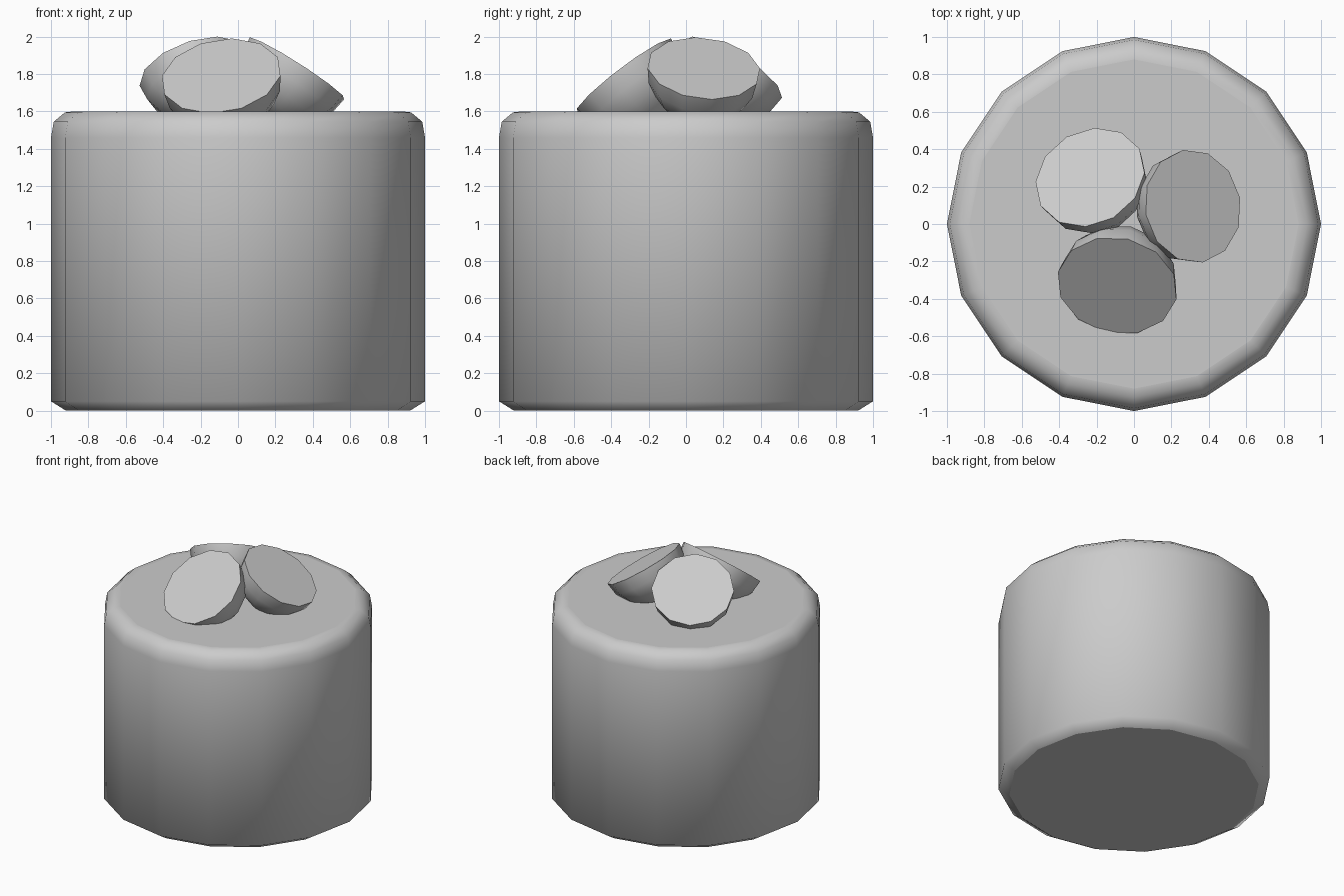
import bpy
import bmesh
from math import radians, sin, cos, pi
from mathutils import Matrix, Vector

cube = bpy.data.objects.get("Cube")
if cube:
    bpy.data.objects.remove(cube, do_unlink=True)

# Single plain grey
grey = bpy.data.materials.new("plain grey")
grey.use_nodes = True
colour = (0.6, 0.6, 0.6, 1)
grey.diffuse_color = colour
grey.node_tree.nodes["Principled BSDF"].inputs["Base Color"].default_value = colour


def lathe(name, profile, sides):
    """Turn a (radius, height) profile, bottom to top, capping open ends."""
    bm = bmesh.new()
    rings = []
    for r, z in profile:
        count = sides if r > 0 else 1
        rings.append([bm.verts.new((r * cos(2 * pi * i / sides),
                                    r * sin(2 * pi * i / sides), z))
                      for i in range(count)])
    for low, high in zip(rings, rings[1:]):
        for i in range(sides):
            j = (i + 1) % sides
            if len(low) == 1:
                bm.faces.new((low[0], high[j], high[i]))
            else:
                bm.faces.new((low[i], low[j], high[j], high[i]))
    if len(rings[0]) > 1:
        bm.faces.new(rings[0][::-1])
    bm.faces.new(rings[-1])
    # Curved walls are smooth, the big caps stay flat
    for face in bm.faces:
        face.smooth = len(face.verts) <= 4
    mesh = bpy.data.meshes.new(name)
    bm.to_mesh(mesh)
    bm.free()
    mesh.materials.append(grey)
    obj = bpy.data.objects.new(name, mesh)
    bpy.context.collection.objects.link(obj)
    return obj


# Drum with a rounded top rim and a small chamfer at the foot
lathe("drum_body", [(0.92, 0), (1, 0.05), (1, 1.46), (0.985, 1.545),
                    (0.925, 1.595), (0.88, 1.6)], 16)

# Three half spheres on top, flat sides tilted outwards
bowls = [
    ("front_half_sphere", (-0.09, -0.33, 1.79), 0.325, -103, 38),
    ("back_half_sphere", (-0.235, 0.25, 1.825), 0.305, 120, 35),
    ("left_half_sphere", (0.315, 0.095, 1.83), 0.305, 10, 33),
]
for name, centre, radius, heading, tilt in bowls:
    steps = 5
    arc = [(radius * sin(a), -radius * cos(a))
           for a in (pi / 2 * i / steps for i in range(steps + 1))]
    bowl = lathe(name, arc, 12)
    bowl.matrix_world = (Matrix.Translation(Vector(centre))
                         @ Matrix.Rotation(radians(heading), 4, "Z")
                         @ Matrix.Rotation(radians(tilt), 4, "Y"))
